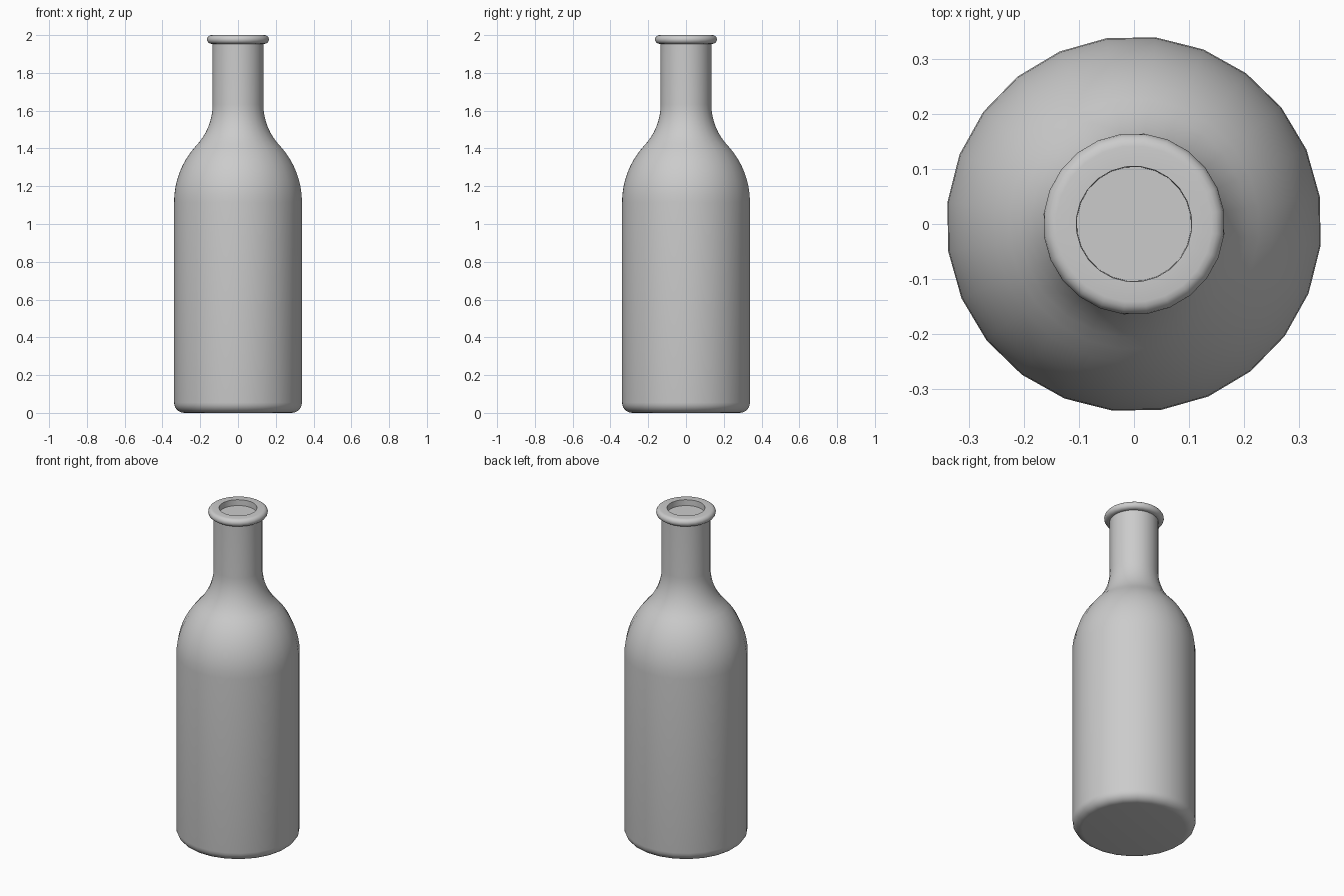
import bpy, bmesh, math

if "Cube" in bpy.data.objects:
    bpy.data.objects.remove(bpy.data.objects["Cube"])

SIDES = 24
OFFSET = math.radians(8.3)


def arc(cx, cz, r, a0, a1, n):
    """Points (radius, height) along a circular arc, angles in degrees."""
    return [(cx + r * math.cos(math.radians(a0 + (a1 - a0) * i / n)),
             cz + r * math.sin(math.radians(a0 + (a1 - a0) * i / n)))
            for i in range(n + 1)]


def lathe(name, profile):
    """Revolve a bottom-to-top profile and cap both ends."""
    bm = bmesh.new()
    rings = []
    for r, z in profile:
        rings.append([bm.verts.new((r * math.cos(OFFSET + math.tau * i / SIDES),
                                    r * math.sin(OFFSET + math.tau * i / SIDES), z))
                      for i in range(SIDES)])
    for low, high in zip(rings, rings[1:]):
        for i in range(SIDES):
            j = (i + 1) % SIDES
            bm.faces.new((low[i], low[j], high[j], high[i]))
    bm.faces.new(rings[0][::-1])
    bm.faces.new(rings[-1])
    mesh = bpy.data.meshes.new(name)
    bm.to_mesh(mesh)
    bm.free()
    obj = bpy.data.objects.new(name, mesh)
    bpy.context.collection.objects.link(obj)
    bpy.context.view_layer.objects.active = obj
    obj.select_set(True)
    bpy.ops.object.shade_smooth_by_angle(angle=math.radians(35))
    obj.select_set(False)
    return obj


# Rounded base and straight body
profile = arc(0.286, 0.055, 0.055, -90, 0, 6)
# Convex shoulder
profile += arc(-0.099, 1.115, 0.44, 0, 42, 8)
# Concave sweep into the neck
profile += arc(0.452, 1.634, 0.317, 225, 180, 8)[1:]
# Straight neck up to the lip
profile += [(0.135, 1.954)]
# Rounded lip
profile += arc(0.142, 1.977, 0.023, -90, 90, 8)
# Shallow mouth recess with a closed floor
profile += [(0.105, 2.0), (0.104, 1.965)]

lathe("bottle", profile)
